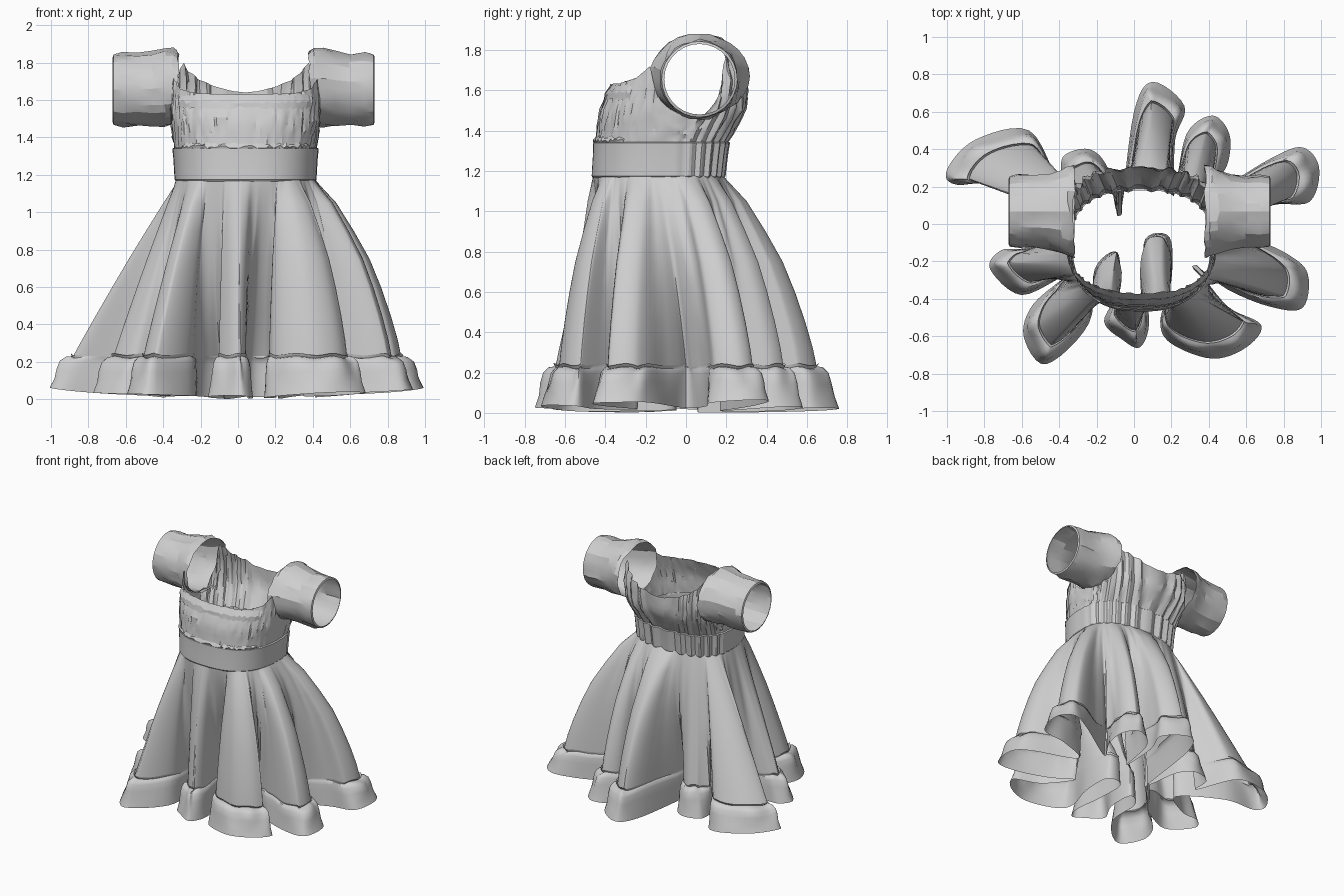
import bpy, bmesh, math, random
from mathutils import Vector

if "Cube" in bpy.data.objects:
    bpy.data.objects.remove(bpy.data.objects["Cube"])

random.seed(4)
cloth = bpy.data.materials.new("light grey cloth")
cloth.diffuse_color = (0.62, 0.62, 0.62, 1)
cloth.use_nodes = True
cloth.node_tree.nodes["Principled BSDF"].inputs["Base Color"].default_value = cloth.diffuse_color


def interp(table, x):
    if x <= table[0][0]:
        return table[0][1]
    for (x0, y0), (x1, y1) in zip(table, table[1:]):
        if x <= x1:
            return y0 + (y1 - y0) * (x - x0) / (x1 - x0)
    return table[-1][1]


def clamp(v, lo=0.0, hi=1.0):
    return max(lo, min(hi, v))


def loft(name, rings, closed=True, angle=35):
    """Skin a list of equal-length rings of points."""
    bm = bmesh.new()
    rows = [[bm.verts.new(p) for p in r] for r in rings]
    n = len(rows[0])
    for a, b in zip(rows, rows[1:]):
        for i in range(n if closed else n - 1):
            j = (i + 1) % n
            bm.faces.new((a[i], a[j], b[j], b[i]))
    me = bpy.data.meshes.new(name)
    bm.to_mesh(me)
    bm.free()
    me.materials.append(cloth)
    ob = bpy.data.objects.new(name, me)
    bpy.context.collection.objects.link(ob)
    bpy.ops.object.select_all(action='DESELECT')
    ob.select_set(True)
    bpy.context.view_layer.objects.active = ob
    bpy.ops.object.shade_smooth_by_angle(angle=math.radians(angle))
    return ob


# Body cross-section: rounded in front, squarer across the upper back
FRONT = [(1.18, -0.46), (1.34, -0.45), (1.5, -0.43), (1.63, -0.37), (1.75, -0.33)]
BACK = [(1.18, 0.18), (1.34, 0.2), (1.5, 0.29), (1.65, 0.3), (1.8, 0.26)]
WIDTH = [(1.18, 0.37), (1.34, 0.38), (1.5, 0.4), (1.8, 0.4)]
BACK_POWER = [(1.34, 0.8), (1.55, 0.6), (1.8, 0.58)]
CX, CY = 0.04, -0.08


def body(deg, z, grow=0.0):
    c, s = math.cos(math.radians(deg)), math.sin(math.radians(deg))
    power = interp(BACK_POWER, z) if s > 0 else 0.8
    c = math.copysign(abs(c) ** power, c)
    s = math.copysign(abs(s) ** power, s)
    depth = interp(BACK, z) - CY if s > 0 else CY - interp(FRONT, z)
    return Vector((CX + (interp(WIDTH, z) + grow) * c, CY + (depth + grow) * s, z))


# Hem folds: each group is (waist angle, hem points), running round the skirt
FOLDS = [
    (-102, [(-.16, -.52), (-.06, -.62), (.03, -.66), (.08, -.54)]),
    (-84, [(.06, -.3), (.06, -.08), (.19, -.07), (.2, -.3)]),
    (-66, [(.14, -.52), (.2, -.64), (.42, -.72), (.6, -.66), (.68, -.54), (.5, -.44)]),
    (-36, [(.35, -.24), (.5, -.35), (.72, -.44), (.9, -.45), (.93, -.27), (.82, -.16)]),
    (-6, [(.52, 0), (.74, .1), (.94, .12), (.99, .3), (.9, .41), (.73, .35)]),
    (32, [(.42, .17), (.5, .32), (.51, .48), (.42, .58), (.28, .48)]),
    (64, [(.22, .18), (.22, .45), (.27, .63), (.1, .76), (0, .6)]),
    (102, [(-.08, .06), (-.14, .3), (-.24, .4), (-.38, .36)]),
    (132, [(-.4, .22), (-.56, .5), (-.85, .45), (-1, .29), (-.95, .21), (-.68, .22)]),
    (174, [(-.36, .04), (-.56, -.12), (-.71, -.14), (-.77, -.24), (-.6, -.38)]),
    (211, [(-.36, -.27), (-.54, -.43), (-.59, -.6), (-.47, -.75), (-.24, -.53)]),
    (246, [(-.21, -.24), (-.09, -.15), (-.08, -.35)]),
]
ctrl = []
for k, (a0, pts) in enumerate(FOLDS):
    a1 = FOLDS[k + 1][0] if k + 1 < len(FOLDS) else FOLDS[0][0] + 360
    for i, p in enumerate(pts):
        ctrl.append(Vector((p[0], p[1], a0 + (a1 - a0) * i / len(pts))))

# Smooth closed curve through the hem points
STEP = 6
hem, waist_deg = [], []
n = len(ctrl)
for i in range(n):
    p0, p1, p2, p3 = (ctrl[(i + d) % n] for d in (-1, 0, 1, 2))
    a_end = p2.z + (360 if p2.z < p1.z else 0)
    for s in range(STEP):
        t = s / STEP
        q = 0.5 * (2 * p1 + (p2 - p0) * t + (2 * p0 - 5 * p1 + 4 * p2 - p3) * t * t
                   + (3 * p1 - p0 - 3 * p2 + p3) * t ** 3)
        hem.append(Vector((q.x, q.y, 0)))
        waist_deg.append(p1.z + (a_end - p1.z) * t)
m = len(hem)

# Gathered line above the frill: drawn in at outer folds, pushed out at inner ones
base = []
centre = Vector((0, -0.05, 0))
for i, p in enumerate(hem):
    before, after = p - hem[i - 5], hem[(i + 5) % m] - p
    turn = clamp(before.normalized().cross(after.normalized()).z, -1, 1)
    d = (hem[(i + 2) % m] - hem[i - 2]).normalized()
    normal = Vector((d.y, -d.x, 0))
    offset = 0.025 + (0.022 if turn > 0 else 0.045) * turn
    base.append(centre + (p - centre) * 0.92 - normal * offset)

# Broad outline used to keep the inner folds shallow near the waist
R = 22
broad = [sum((base[(i + d) % m] for d in range(-R, R + 1)), Vector()) / (2 * R + 1) for i in range(m)]

# Skirt: rounded on the right, straighter on the left, inner folds deepen low down
SPREAD = [(1.18, 0), (1.15, .06), (1.05, .26), (.9, .46), (.75, .64), (.6, .77), (.45, .88), (.32, .96), (.23, 1)]
rings = []
for z, w in reversed(SPREAD):
    ring = []
    for b, wide, deg in zip(base, broad, waist_deg):
        top = body(deg, 1.18)
        mid = Vector((CX, CY, 0))
        straight = clamp(-1.2 * math.cos(math.radians(deg))) * 0.85
        spread = w + ((1.18 - z) / 0.95 - w) * straight
        sunk = clamp(((wide - mid).length - (b - mid).length) / 0.1)
        target = b.lerp(wide, 0.75 * sunk * (1 - spread ** 2))
        inward = clamp(((top.xy - mid.xy).length - (target - mid).length) / 0.15)
        p = top.lerp(target, spread ** (1 + 0.7 * inward))
        p.z = z
        ring.append(p)
    rings.append(ring)
loft("skirt", rings, angle=50)

# Frill: puffs out under the seam and flares to the hem
rings = []
for f, h in [(1, 0), (.8, .3), (.64, .6), (.5, .85), (.25, .98), (0, 1), (.1, 1.08)]:
    ring = []
    for i in range(m):
        gather = 0.1 * math.sin(i * 0.8) * (0.3 < h < 1)
        p = base[i].lerp(hem[i], f + gather)
        low = 0.055 * (hem[i].x ** 2 + 0.4 * hem[i].y ** 2) + 0.006 * (1 + math.sin(i * 0.23))
        p.z = low + (0.225 - low) * h + 0.006 * math.sin(i * 0.9) * (h > 0.4)
        ring.append(p)
    rings.append(ring)
loft("hem_frill", rings, angle=50)

# Waistband: flat in front, gathered at the back
N = 144


def pleat(deg, size):
    back = max(0, math.sin(math.radians(deg)))
    return size * back ** 0.5 * math.sin(deg * 0.5)


rings = [[body(360 * i / N, z, g + pleat(360 * i / N, 0.01)) for i in range(N)]
         for z, g in [(1.165, 0), (1.175, .008), (1.23, .008), (1.29, .008), (1.34, .01), (1.345, 0)]]
loft("waistband", rings, angle=25)

# Bodice: neckline height follows the angle and dips under the arms
TOP = [(-90, 1.63), (-55, 1.635), (-32, 1.66), (-17, 1.72), (-8, 1.58), (3, 1.48), (20, 1.48),
       (30, 1.6), (42, 1.8), (60, 1.72), (90, 1.64)]
rings = []
for k in range(8):
    ring = []
    for i in range(N):
        deg = 360 * i / N
        side = math.degrees(math.asin(clamp(math.sin(math.radians(deg)), -1, 1)))
        z = 1.34 + (interp(TOP, side) - 1.34) * k / 7
        crumple = random.uniform(-.006, .006) if 0 < k else 0
        ring.append(body(deg, z, pleat(deg, 0.01) + crumple))
    rings.append(ring)
loft("bodice", rings, angle=25)

# Ruffled trims across the front
for name, z, height in [("neckline_trim", 1.59, 0.035), ("waist_trim", 1.35, 0.015)]:
    rings = []
    for row in range(3):
        ring = []
        for i in range(41):
            deg = -148 + 116 * i / 40
            zz = z + (row - 1) * height + random.uniform(-.01, .01)
            ring.append(body(deg, zz, 0.003 + (0.009 if row == 1 else 0)))
        rings.append(ring)
    loft(name, rings, closed=False, angle=15)

# Short puffed sleeves: wide at the shoulder, open at both ends, cuffs turned in
S = 28
# (distance from middle, depth radius, height radius, centre height)
SLEEVE = [(.35, .25, .195, 1.67), (.38, .24, .205, 1.67), (.42, .222, .207, 1.668), (.49, .2, .198, 1.66),
          (.57, .19, .19, 1.655), (.65, .193, .193, 1.655), (.695, .188, .188, 1.655), (.7, .175, .175, 1.655)]
for name, side in [("left_sleeve", -1), ("right_sleeve", 1)]:
    rings = []
    for k, (x, ry, rz, cz) in enumerate(SLEEVE):
        ring = []
        for i in range(S):
            a = side * math.tau * i / S
            j = random.uniform(-.01, .01) if 0 < k < 6 else 0
            ring.append((0.03 + side * (x + random.uniform(-.008, .008) * (k < 6)),
                         0.067 + (ry + j) * math.cos(a), cz + (rz + j) * math.sin(a)))
        rings.append(ring)
    loft(name, rings, angle=18)
